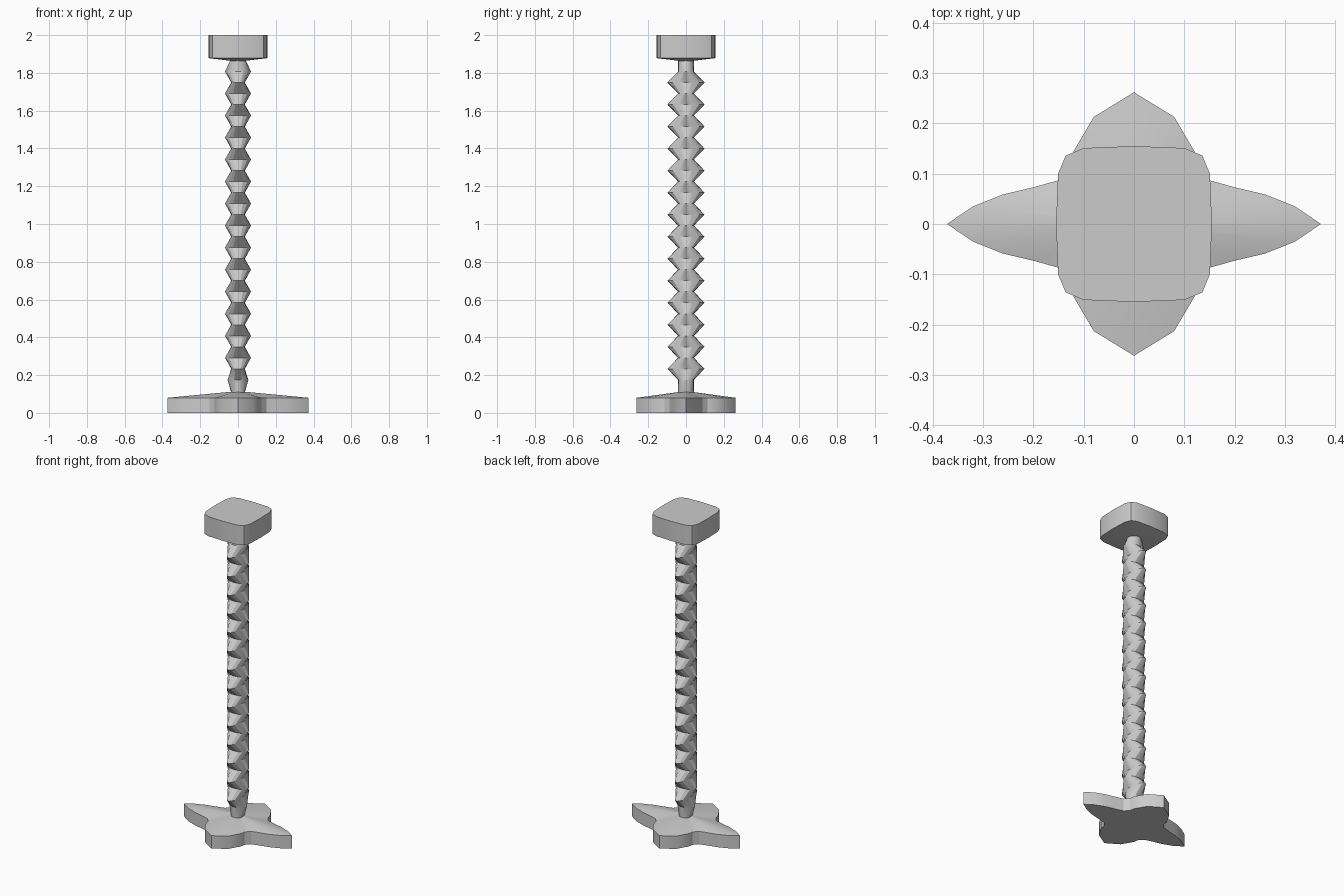
import bpy, bmesh, math

if "Cube" in bpy.data.objects:
    bpy.data.objects.remove(bpy.data.objects["Cube"], do_unlink=True)

grey = bpy.data.materials.new("light grey")
grey.use_nodes = True
COLOUR = (0.6, 0.6, 0.6, 1)
grey.diffuse_color = COLOUR
grey.node_tree.nodes["Principled BSDF"].inputs["Base Color"].default_value = COLOUR


def loft(name, rings):
    """Skin a stack of equal-sized closed rings and cap both ends."""
    bm = bmesh.new()
    loops = [[bm.verts.new(p) for p in ring] for ring in rings]
    n = len(loops[0])
    for a, b in zip(loops, loops[1:]):
        for i in range(n):
            j = (i + 1) % n
            bm.faces.new((a[i], a[j], b[j], b[i]))
    bm.faces.new(loops[0][::-1])
    bm.faces.new(loops[-1])
    bmesh.ops.recalc_face_normals(bm, faces=bm.faces)
    mesh = bpy.data.meshes.new(name)
    bm.to_mesh(mesh)
    bm.free()
    mesh.materials.append(grey)
    obj = bpy.data.objects.new(name, mesh)
    bpy.context.collection.objects.link(obj)
    bpy.ops.object.select_all(action="DESELECT")
    obj.select_set(True)
    bpy.context.view_layer.objects.active = obj
    bpy.ops.object.shade_smooth_by_angle(angle=math.radians(30))
    return obj


def mirrored(quarter):
    """Complete an outline from its +x to +y quarter."""
    half = quarter + [(-x, y) for x, y in quarter[-2::-1]]
    return half + [(x, -y) for x, y in half[-2:0:-1]]


def scaled(outline, s, z):
    return [(x * s, y * s, z) for x, y in outline]


def ellipse(rx, ry, z, n=16):
    return [(rx * math.cos(math.tau * i / n), ry * math.sin(math.tau * i / n), z)
            for i in range(n)]


# Four-pointed foot: upright rim, then ridged slopes rising to the stem
star = mirrored([(0.372, 0), (0.32, 0.035), (0.26, 0.059), (0.20, 0.073),
                 (0.15, 0.087), (0.125, 0.115), (0.12, 0.145),
                 (0.08, 0.213), (0, 0.262)])
loft("foot", [scaled(star, 1, 0), scaled(star, 1, 0.08), scaled(star, 0.1, 0.112)])

# Stem: rings that swell in x and y by turns
STEP, LOW, COUNT = 0.0583, 0.175, 29
rings = [ellipse(0.034, 0.042, 0.10), ellipse(0.055, 0.042, LOW)]
for k in range(1, COUNT):
    rx, ry = (0.036, 0.098) if k % 2 else (0.069, 0.042)
    rings.append(ellipse(rx, ry, LOW + k * STEP))
rings.append(ellipse(0.038, 0.042, 1.872))
loft("stem", rings)

# Rounded square top block with a slightly tapered underside
block = mirrored([(0.155, 0), (0.151, 0.10), (0.136, 0.136), (0.10, 0.151), (0, 0.155)])
loft("top_block", [scaled(block, 0.25, 1.864), scaled(block, 1, 1.878), scaled(block, 1, 2)])
